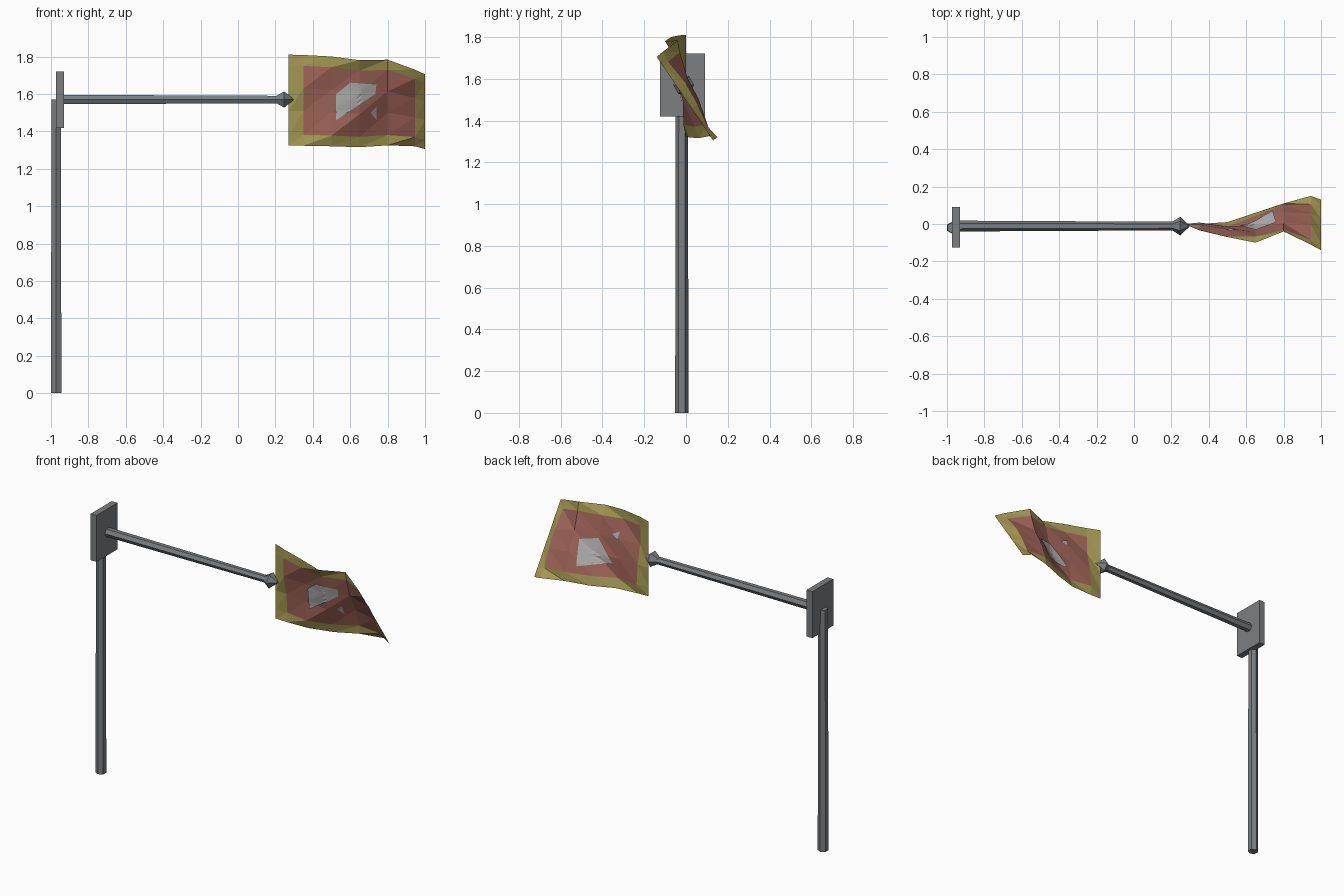
import bpy, bmesh, math
from mathutils import Matrix, Vector
from mathutils.bvhtree import BVHTree

if "Cube" in bpy.data.objects:
    bpy.data.objects.remove(bpy.data.objects["Cube"])


def material(name, rgb):
    m = bpy.data.materials.new(name)
    m.diffuse_color = (*rgb, 1)
    m.use_nodes = True
    m.node_tree.nodes["Principled BSDF"].inputs["Base Color"].default_value = m.diffuse_color
    return m


METAL = material("dark_metal", (0.2, 0.21, 0.22))
RED = material("red_cloth", (0.36, 0.13, 0.10))
GOLD = material("gold_cloth", (0.37, 0.32, 0.08))
GREY = material("emblem_grey", (0.45, 0.45, 0.44))


def finish(name, bm, *mats):
    me = bpy.data.meshes.new(name)
    bm.to_mesh(me)
    bm.free()
    for m in mats:
        me.materials.append(m)
    ob = bpy.data.objects.new(name, me)
    bpy.context.collection.objects.link(ob)
    return ob


def add_rod(bm, start, end, r1, r2):
    """Six-sided tapered rod between two points."""
    a, b = Vector(start), Vector(end)
    rot = Matrix.Rotation(math.pi / 2, 4, 'Y') if abs(b.x - a.x) > 0.01 else Matrix()
    bmesh.ops.create_cone(bm, cap_ends=True, segments=6, radius1=r1, radius2=r2,
                          depth=(b - a).length,
                          matrix=Matrix.Translation((a + b) / 2) @ rot)


# Upright pole
bm = bmesh.new()
add_rod(bm, (-0.972, -0.02, 0), (-0.972, -0.02, 1.57), 0.032, 0.029)
finish("upright_pole", bm, METAL)

# Horizontal arm
bm = bmesh.new()
add_rod(bm, (-0.96, -0.011, 1.57), (0.22, -0.011, 1.57), 0.029, 0.023)
finish("arm", bm, METAL)

# Pointed finial on the arm end
bm = bmesh.new()
add_rod(bm, (0.207, -0.011, 1.57), (0.247, -0.011, 1.57), 0.024, 0.05)
add_rod(bm, (0.247, -0.011, 1.57), (0.298, -0.011, 1.57), 0.05, 0.002)
finish("finial", bm, METAL)

# Mounting plate
bm = bmesh.new()
bmesh.ops.create_cube(bm, size=1, matrix=Matrix.Translation((-0.951, -0.017, 1.57))
                      @ Matrix.Diagonal((0.042, 0.215, 0.302, 1)))
finish("mounting_plate", bm, METAL)

# Flag: twisted cloth between a top and a bottom edge, (x, y, z) by column
cols = [0.27, 0.35, 0.50, 0.65, 0.80, 0.945, 1.0]
top = [(0, 1.81), (-0.03, 1.808), (-0.07, 1.80), (-0.10, 1.78),
       (-0.04, 1.783), (-0.11, 1.73), (-0.14, 1.705)]
bottom = [(0, 1.325), (0, 1.323), (0.01, 1.32), (0.06, 1.315),
          (0.11, 1.325), (0.15, 1.32), (0.13, 1.305)]
rows = [0, 0.12, 0.37, 0.62, 0.88, 1]
bm = bmesh.new()
grid = []
for i, x in enumerate(cols):
    line = []
    for j, t in enumerate(rows):
        (y0, z0), (y1, z1) = top[i], bottom[i]
        wave = 0.014 * math.sin(2.1 * i + 1.6 * j) if 0 < j < 5 and 0 < i < 6 else 0
        line.append(bm.verts.new((x, y0 + (y1 - y0) * t + wave, z0 + (z1 - z0) * t)))
    grid.append(line)
for i in range(6):
    for j in range(5):
        a, b = grid[i][j], grid[i][j + 1]
        c, d = grid[i + 1][j + 1], grid[i + 1][j]
        edge = i in (0, 5) or j in (0, 4)
        for tri in ((a, b, d), (b, c, d)):
            bm.faces.new(tri).material_index = int(edge)
tree = BVHTree.FromBMesh(bm)
finish("flag", bm, RED, GOLD)


# Plain emblem patches laid on either side of the cloth
def patch(name, outline, side):
    bm = bmesh.new()
    n = len(outline)
    vs = [bm.verts.new((x, 0, z)) for x, z in outline]
    mid = bm.verts.new(sum((v.co for v in vs), Vector()) / n)
    for k in range(n):
        bm.faces.new((vs[k], vs[(k + 1) % n], mid))
    bmesh.ops.subdivide_edges(bm, edges=bm.edges[:], cuts=4, use_grid_fill=True)
    for v in bm.verts:
        hit = tree.ray_cast(Vector((v.co.x, -2, v.co.z)), Vector((0, 1, 0)))[0]
        v.co.y = (hit.y if hit else 0) + side * 0.007
    bm.normal_update()
    wrong = [f for f in bm.faces if f.normal.y * side < 0]
    bmesh.ops.reverse_faces(bm, faces=wrong)
    finish(name, bm, GREY)


patch("emblem_front", [(0.525, 1.60), (0.60, 1.66), (0.74, 1.65), (0.735, 1.60), (0.525, 1.46)], -1)
patch("emblem_front_small", [(0.71, 1.50), (0.74, 1.53), (0.74, 1.46)], -1)
patch("emblem_back", [(0.76, 1.57), (0.65, 1.59), (0.53, 1.46), (0.74, 1.42)], 1)
patch("emblem_back_small", [(0.50, 1.67), (0.56, 1.64), (0.51, 1.62)], 1)
